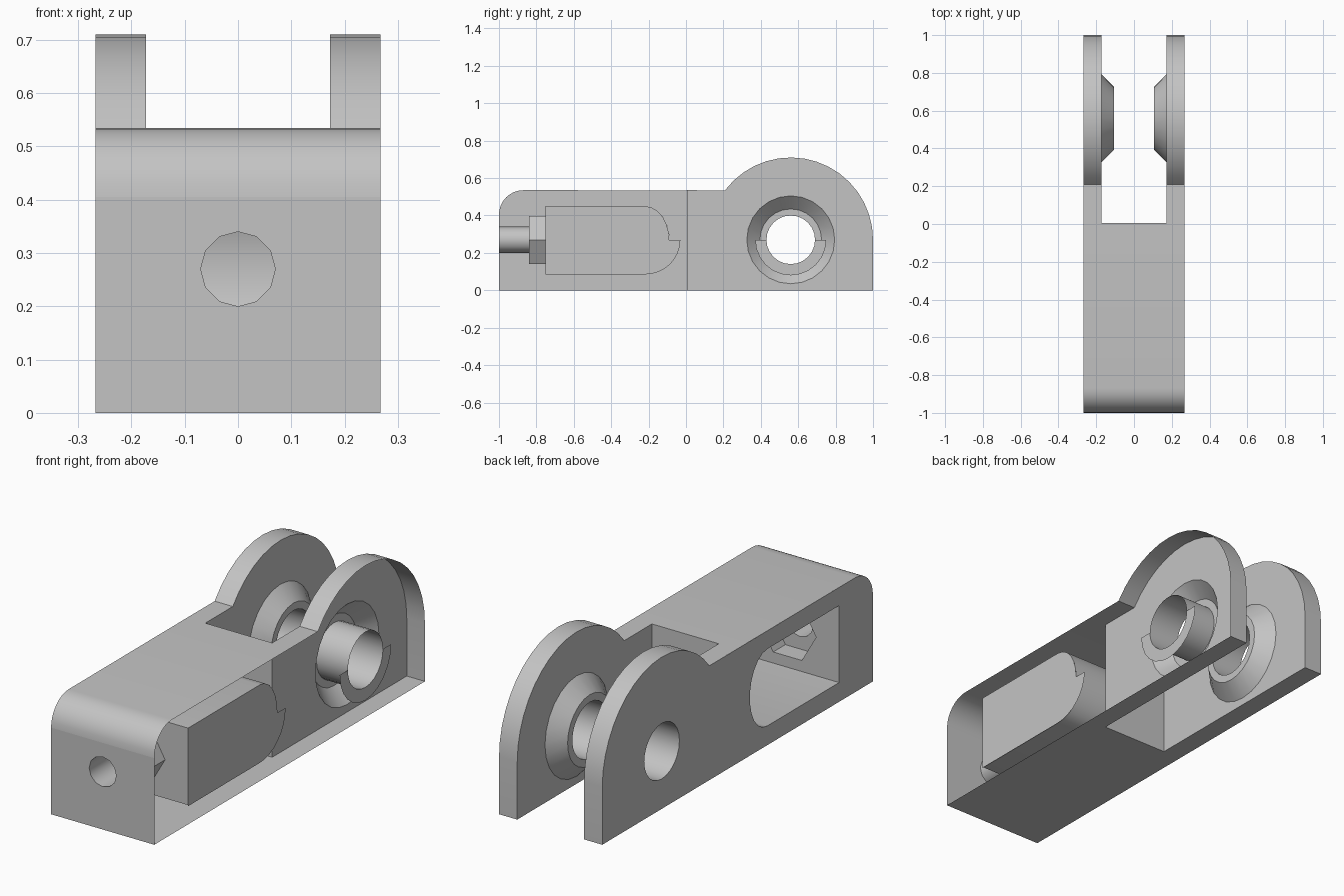
import bpy, bmesh
from math import sin, cos, radians
from mathutils import Vector

old = bpy.data.objects.get("Cube")
if old:
    bpy.data.objects.remove(old)

grey = bpy.data.materials.new("plain grey")
grey.use_nodes = True
colour = (0.55, 0.55, 0.55, 1)
grey.diffuse_color = colour
grey.node_tree.nodes["Principled BSDF"].inputs["Base Color"].default_value = colour

# Main dimensions
W, GAP, TIP = 0.267, 0.173, 0.105     # half width, inner lug face, boss tip
TOP, MID, SPLIT = 0.535, 0.27, 0.005  # body top, bore height, fork root
PIN = (0.56, MID)                     # pivot centre in y, z
SLOT = (-0.22, MID)                   # centre of the rounded slot end
SLOT_FRONT, HEX_FRONT = -0.75, -0.84
made = []


def arc(c, rx, start, end, n, ry=None):
    """Points on an arc, both ends included."""
    angles = [radians(start + (end - start) * i / n) for i in range(n + 1)]
    return [(c[0] + rx * cos(a), c[1] + (ry or rx) * sin(a)) for a in angles]


def ring(c, r, n):
    return arc(c, r, 0, 360, n)[:-1]


def at_x(x, loop):
    return [Vector((x, y, z)) for y, z in loop]


def at_y(y, loop):
    return [Vector((x, y, z)) for x, z in loop]


def finish(name, bm):
    mesh = bpy.data.meshes.new(name)
    bm.to_mesh(mesh)
    bm.free()
    mesh.materials.append(grey)
    ob = bpy.data.objects.new(name, mesh)
    bpy.context.scene.collection.objects.link(ob)
    made.append(ob)


def sheet(name, normal, *loops):
    """Flat face bounded by the first loop, with the others as holes."""
    bm = bmesh.new()
    edges = []
    for loop in loops:
        vs = [bm.verts.new(p) for p in loop]
        edges += [bm.edges.new((vs[i - 1], vs[i])) for i in range(len(vs))]
    n = Vector(normal)
    bmesh.ops.triangle_fill(bm, use_beauty=True, edges=edges, normal=n)
    bm.normal_update()
    for f in bm.faces:
        if f.normal.dot(n) < 0:
            f.normal_flip()
    finish(name, bm)


def band(name, a, b, centre, outward=True, closed=True, skip=()):
    """Strip of quads between two loops, facing from or to the centre."""
    bm = bmesh.new()
    va, vb = [bm.verts.new(p) for p in a], [bm.verts.new(p) for p in b]
    n = len(a)
    for i in range(n if closed else n - 1):
        if i not in skip:
            j = (i + 1) % n
            bm.faces.new((va[i], va[j], vb[j], vb[i]))
    bm.normal_update()
    for f in bm.faces:
        away = f.normal.dot(f.calc_center_median() - Vector(centre)) > 0
        if away != outward:
            f.normal_flip()
    finish(name, bm)


# Profiles in the y, z plane
body = [(SPLIT, 0), (-1, 0)] + arc((-0.87, 0.405), 0.13, 180, 90, 8) + [(SPLIT, TOP)]
lug = [(SPLIT, TOP)] + arc(PIN, 0.44, 143, 0, 16) + [(1, 0), (SPLIT, 0)]
slot = [(SLOT_FRONT, MID + 0.18), (SLOT_FRONT, MID - 0.18)]
slot = [(SLOT_FRONT, MID - 0.18)] + arc(SLOT, 0.13, -90, 90, 11, 0.18) + [(SLOT_FRONT, MID + 0.18)]
eye = ring(PIN, 0.13, 24)

# Body skin: floor, rounded front edge and top; the front face is separate
band("body_skin", at_x(-W, body), at_x(W, body), (0, -0.5, MID), closed=False, skip=(1,))
bore = ring((0, MID), 0.07, 12)
hexagon = ring((0, MID), 0.148, 6)
front = [(-W, 0), (W, 0), (W, 0.405), (-W, 0.405)]
sheet("front_face", (0, -1, 0), at_y(-1, front), at_y(-1, bore))
fork_wall = [(-GAP, 0), (GAP, 0), (GAP, TOP), (-GAP, TOP)]
sheet("fork_root_wall", (0, 1, 0), at_y(SPLIT, fork_wall))

# Closed side wall with slot and pivot openings
side = body[1:-1] + lug[1:-1]
sheet("right_side_wall", (-1, 0, 0), at_x(-W, side), at_x(-W, slot), at_x(-W, eye))

# Fork lugs, each with a tapered boss and a pivot tube
boss_base, boss_tip = ring(PIN, 0.235, 24), ring(PIN, 0.165, 24)
for s, label in ((-1, "right"), (1, "left")):
    band(label + "_lug_rim", at_x(s * GAP, lug), at_x(s * W, lug),
         (s * 0.22, 0.56, MID), closed=False)
    sheet(label + "_lug_inner_face", (-s, 0, 0), at_x(s * GAP, lug), at_x(s * GAP, boss_base))
    band(label + "_boss", at_x(s * GAP, boss_base), at_x(s * TIP, boss_tip), (s * 0.14, *PIN))
    sheet(label + "_boss_end", (-s, 0, 0), at_x(s * TIP, boss_tip), at_x(s * TIP, eye))
    band(label + "_pivot_tube", at_x(s * TIP, eye), at_x(s * W, eye),
         (s * 0.18, *PIN), outward=False)

# Nut slot running across the body, open at its front end wall
band("slot_wall", at_x(-W, slot), at_x(W, slot), (0, -0.4, MID),
     outward=False, closed=False)
end_wall = [(-W, MID - 0.18), (W, MID - 0.18), (W, MID + 0.18), (-W, MID + 0.18)]
sheet("slot_end_wall", (0, 1, 0), at_y(SLOT_FRONT, end_wall), at_y(SLOT_FRONT, hexagon))

# Hexagonal seat and round screw bore
band("hex_seat", at_y(HEX_FRONT, hexagon), at_y(SLOT_FRONT, hexagon),
     (0, -0.795, MID), outward=False)
sheet("hex_step", (0, 1, 0), at_y(HEX_FRONT, hexagon), at_y(HEX_FRONT, bore))
band("screw_bore", at_y(-1, bore), at_y(HEX_FRONT, bore), (0, -0.92, MID), outward=False)

# Remaining pieces of the open side: slot cover and half collar
cover = [(SLOT_FRONT, MID - 0.185)] + arc(SLOT, 0.19, -90, 0, 8, 0.185)
cover += arc(SLOT, 0.13, 0, 90, 6, 0.18) + [(SLOT_FRONT, MID + 0.18)]
sheet("slot_cover", (1, 0, 0), at_x(W, cover))
collar = arc(PIN, 0.19, 180, 360, 12) + arc(PIN, 0.13, 360, 180, 12)
sheet("half_collar", (1, 0, 0), at_x(W, collar))

# Smooth the curved parts, keep real edges sharp
bpy.ops.object.select_all(action="DESELECT")
for ob in made:
    ob.select_set(True)
bpy.context.view_layer.objects.active = made[0]
bpy.ops.object.shade_smooth_by_angle(angle=radians(35))
